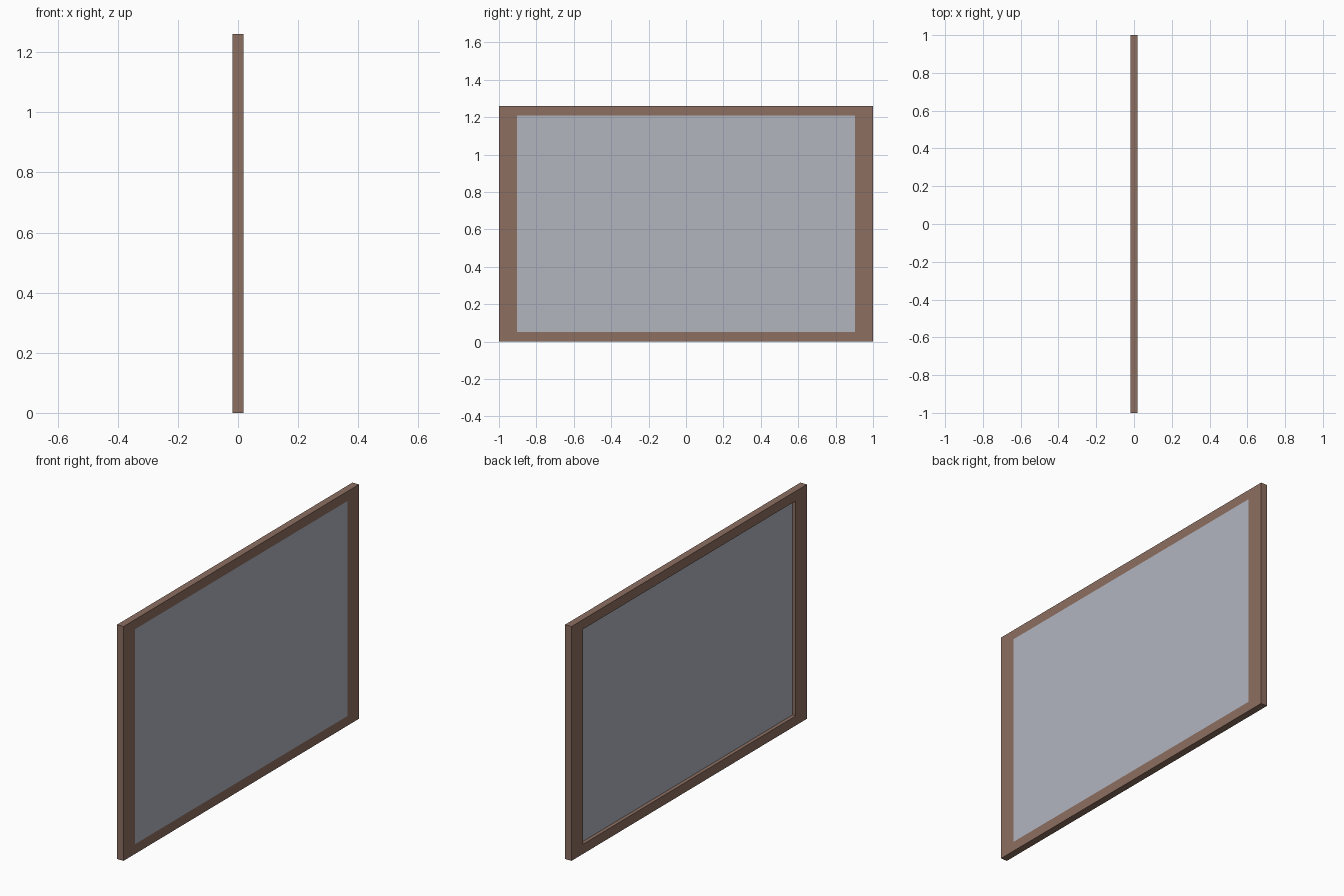
import bpy
import bmesh

if "Cube" in bpy.data.objects:
    bpy.data.objects.remove(bpy.data.objects["Cube"])

HALF_T = 0.019            # half thickness of the frame
W, H = 1.0, 1.26          # half width and full height
OPEN_W, OPEN_Z0, OPEN_Z1 = 0.904, 0.052, 1.208


def material(name, rgb):
    m = bpy.data.materials.new(name)
    m.diffuse_color = (*rgb, 1.0)
    m.use_nodes = True
    m.node_tree.nodes["Principled BSDF"].inputs["Base Color"].default_value = m.diffuse_color
    return m


def finish(bm, name, mat):
    bmesh.ops.recalc_face_normals(bm, faces=bm.faces)
    mesh = bpy.data.meshes.new(name)
    bm.to_mesh(mesh)
    bm.free()
    mesh.materials.append(mat)
    obj = bpy.data.objects.new(name, mesh)
    bpy.context.collection.objects.link(obj)
    return obj


def rectangle(bm, x, w, z0, z1):
    return [bm.verts.new((x, y, z)) for y, z in ((-w, z0), (w, z0), (w, z1), (-w, z1))]


def extrude_x(bm, depth):
    res = bmesh.ops.extrude_face_region(bm, geom=bm.faces[:], use_keep_orig=True)
    verts = [g for g in res["geom"] if isinstance(g, bmesh.types.BMVert)]
    bmesh.ops.translate(bm, verts=verts, vec=(depth, 0, 0))


wood = material("brown wood", (0.266, 0.156, 0.120))
grey = material("pale grey", (0.445, 0.462, 0.521))

# Mitred frame: a ring of four faces given thickness
bm = bmesh.new()
outer = rectangle(bm, -HALF_T, W, 0, H)
inner = rectangle(bm, -HALF_T, OPEN_W, OPEN_Z0, OPEN_Z1)
for i in range(4):
    j = (i + 1) % 4
    bm.faces.new((outer[i], outer[j], inner[j], inner[i]))
extrude_x(bm, 2 * HALF_T)
finish(bm, "frame", wood)

# Panel: flush on the right side, recessed on the left side
bm = bmesh.new()
bm.faces.new(rectangle(bm, 0.0, OPEN_W, OPEN_Z0, OPEN_Z1))
extrude_x(bm, HALF_T)
finish(bm, "panel", grey)
